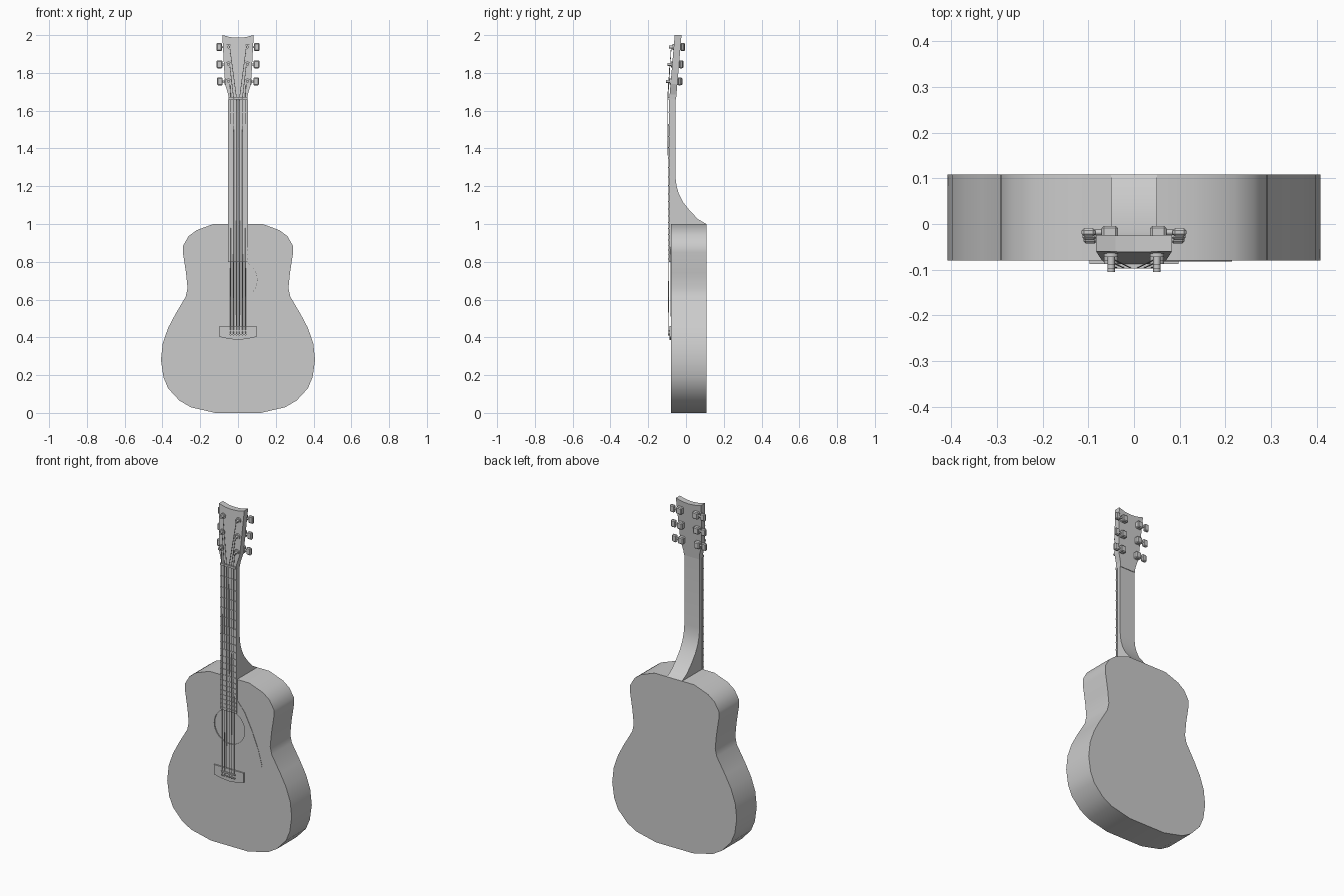
import bpy, bmesh, math
from mathutils import Vector

cube = bpy.data.objects.get("Cube")
if cube:
    bpy.data.objects.remove(cube, do_unlink=True)

grey = bpy.data.materials.new("plain grey")
grey.use_nodes = True
grey.diffuse_color = (0.6, 0.6, 0.6, 1)
grey.node_tree.nodes["Principled BSDF"].inputs["Base Color"].default_value = (0.6, 0.6, 0.6, 1)

FRONT, BACK = -0.08, 0.108      # soundboard and back planes
BOARD = -0.089                  # fretboard surface
NUT_Z, SADDLE_Z = 1.66, 0.425


def finish(name, bm, smooth=None):
    """Turn a bmesh into a named object."""
    bmesh.ops.recalc_face_normals(bm, faces=bm.faces)
    mesh = bpy.data.meshes.new(name)
    bm.to_mesh(mesh)
    bm.free()
    mesh.materials.append(grey)
    ob = bpy.data.objects.new(name, mesh)
    bpy.context.collection.objects.link(ob)
    if smooth:
        smooth_edges(ob, smooth)
    return ob


def smooth_edges(ob, angle):
    bpy.ops.object.select_all(action='DESELECT')
    ob.select_set(True)
    bpy.context.view_layer.objects.active = ob
    bpy.ops.object.shade_smooth_by_angle(angle=math.radians(angle))


def extrude(name, points, offset, smooth=None):
    """Extrude a closed outline of 3D points by an offset."""
    bm = bmesh.new()
    face = bm.faces.new([bm.verts.new(p) for p in points])
    new = bmesh.ops.extrude_face_region(bm, geom=[face])["geom"]
    verts = [v for v in new if isinstance(v, bmesh.types.BMVert)]
    bmesh.ops.translate(bm, verts=verts, vec=offset)
    return finish(name, bm, smooth)


def plate(name, outline, y0, y1, smooth=None):
    return extrude(name, [(x, y0, z) for x, z in outline], (0, y1 - y0, 0), smooth)


def mirrored(half):
    """Close a right-hand half outline by reflecting it in x."""
    return half + [(-x, z) for x, z in reversed(half) if x > 0]


def box(name, centre, size, bevel=0):
    bm = bmesh.new()
    bmesh.ops.create_cube(bm, size=1)
    bmesh.ops.scale(bm, verts=bm.verts, vec=size)
    bmesh.ops.translate(bm, verts=bm.verts, vec=centre)
    if bevel:
        bmesh.ops.bevel(bm, geom=bm.edges[:], offset=bevel, segments=1, affect='EDGES')
    return finish(name, bm)


def rod(name, a, b, radius, sides=8):
    """Cylinder between two points."""
    a, b = Vector(a), Vector(b)
    bm = bmesh.new()
    bmesh.ops.create_cone(bm, cap_ends=True, segments=sides, radius1=radius,
                          radius2=radius, depth=(b - a).length)
    turn = (b - a).to_track_quat('Z', 'Y').to_matrix()
    bmesh.ops.rotate(bm, verts=bm.verts, matrix=turn)
    bmesh.ops.translate(bm, verts=bm.verts, vec=(a + b) / 2)
    return finish(name, bm, 50)


# Body with a shallow sound hole
body_half = [(.12, 0), (.25, .03), (.31, .065), (.37, .13), (.395, .19), (.408, .28),
             (.398, .37), (.37, .45), (.333, .52), (.277, .615), (.267, .66),
             (.275, .74), (.292, .85), (.291, .885), (.262, .935), (.22, .967), (.13, 1)]
body = plate("body", mirrored(body_half), FRONT, BACK)
cutter = rod("sound_hole_cutter", (0, FRONT - .05, .705), (0, FRONT + .006, .705), .1, 32)
cutter.hide_render = True
cut = body.modifiers.new("sound_hole", 'BOOLEAN')
cut.operation, cut.object, cut.solver = 'DIFFERENCE', cutter, 'EXACT'
bpy.context.view_layer.objects.active = body
bpy.ops.object.modifier_apply(modifier=cut.name)
bpy.data.objects.remove(cutter, do_unlink=True)
smooth_edges(body, 40)

# Pickguard beside the sound hole
guard = [(.05, .88), (.1, .82), (.15, .72), (.19, .62), (.215, .53), (.2, .51), (.16, .53), (.09, .6)]
arc = [(.102 * math.cos(a), .705 + .102 * math.sin(a))
       for a in [math.radians(d) for d in range(-45, 61, 15)]]
plate("pickguard", guard + arc, FRONT - .002, FRONT + .001)

# Neck with a curved heel, and the fretboard over the body
neck = [(FRONT, .97), (BACK, 1), (.065, 1.025), (.025, 1.065), (-.015, 1.115), (-.038, 1.16),
        (-.05, 1.2), (-.056, 1.25), (-.056, 1.69), (FRONT, 1.69)]
extrude("neck", [(-.05, y, z) for y, z in neck], (.1, 0, 0), 35)
box("fretboard", (0, (BOARD + FRONT) / 2, 1.23), (.104, FRONT - BOARD, .86))
box("nut", (0, -.087, NUT_Z + .004), (.1, .02, .012))
for n in range(1, 21):
    z = NUT_Z - (NUT_Z - SADDLE_Z) * (1 - 2 ** (-n / 12))
    box("fret", (0, BOARD - .001, z), (.104, .005, .005))


# Headstock leaning backwards
def lean(z):
    return (z - 1.68) * .085


head_half = [(.05, 1.66), (.052, 1.685), (.068, 1.74), (.074, 1.83), (.083, 2.0), (.04, 1.989), (0, 1.986)]
head = plate("headstock", mirrored(head_half), -.087, -.051)
for v in head.data.vertices:
    v.co.y += lean(v.co.z)

# Tuners: post, collar, gear housing, shaft and knob
for side in (-1, 1):
    for z in (1.755, 1.845, 1.937):
        y, x = lean(z), side * .05
        rod("tuner_post", (x, -.112 + y, z), (x, -.08 + y, z), .008)
        rod("tuner_collar", (x, -.094 + y, z), (x, -.08 + y, z), .016, 10)
        box("gear_housing", (x + side * .003, -.04 + y, z), (.036, .028, .04), .005)
        rod("tuner_shaft", (x, -.04 + y, z), (side * .09, -.04 + y, z), .006)
        box("tuner_knob", (side * (.096 + (z - 1.755) * .02), -.04 + y, z), (.03, .018, .043), .005)

# Bridge, saddle and pins
bridge = [(0, .387), (.05, .392), (.097, .403), (.097, .46)]
plate("bridge", mirrored(bridge), FRONT - .008, FRONT)
box("saddle", (0, FRONT - .009, SADDLE_Z + .01), (.09, .012, .008))

# Strings from pins over the nut to the posts
for i in range(6):
    t = (i - 2.5) / 2.5
    foot = (t * .04, FRONT - .012, SADDLE_Z - .01)
    top = (t * .038, -.096, NUT_Z + .004)
    side = -1 if i < 3 else 1
    z = (1.755, 1.845, 1.937)[i if i < 3 else 5 - i]
    rod("bridge_pin", (t * .04, FRONT - .016, SADDLE_Z - .01), (t * .04, FRONT, SADDLE_Z - .01), .005)
    rod("string", foot, top, .0016, 6)
    rod("string_end", top, (side * .044, -.1 + lean(z), z), .0016, 6)
